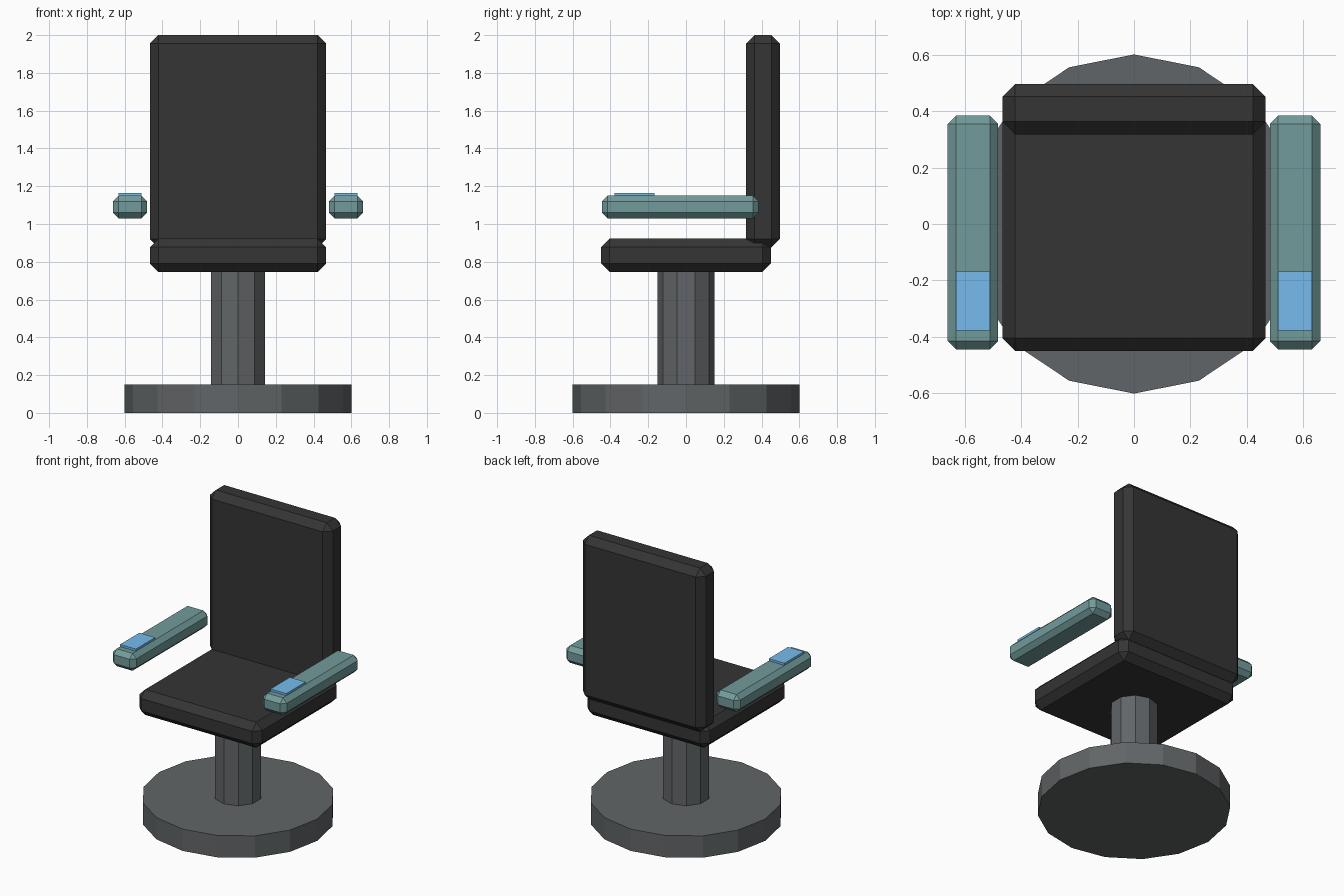
import bpy, bmesh

if "Cube" in bpy.data.objects:
    bpy.data.objects.remove(bpy.data.objects["Cube"])


def material(name, rgb):
    m = bpy.data.materials.new(name)
    m.diffuse_color = (*rgb, 1)
    m.use_nodes = True
    m.node_tree.nodes["Principled BSDF"].inputs["Base Color"].default_value = m.diffuse_color
    return m


LEATHER = material("dark_leather", (0.035, 0.035, 0.035))
METAL = material("metal", (0.12, 0.13, 0.135))
TEAL = material("teal", (0.17, 0.33, 0.33))
BLUE = material("blue_panel", (0.18, 0.5, 0.85))


def finish(bm, name, mat):
    mesh = bpy.data.meshes.new(name)
    bm.to_mesh(mesh)
    bm.free()
    mesh.materials.append(mat)
    obj = bpy.data.objects.new(name, mesh)
    bpy.context.collection.objects.link(obj)
    return obj


def box(name, low, high, mat, chamfer=0):
    """Box between two corners, with optional single-segment chamfer."""
    bm = bmesh.new()
    bmesh.ops.create_cube(bm, size=1)
    for v in bm.verts:
        v.co = [low[i] + (v.co[i] + 0.5) * (high[i] - low[i]) for i in range(3)]
    obj = finish(bm, name, mat)
    if chamfer:
        mod = obj.modifiers.new("chamfer", 'BEVEL')
        mod.width = chamfer
        mod.segments = 1
    return obj


def cylinder(name, sides, radius, z0, z1, mat):
    bpy.ops.mesh.primitive_cylinder_add(vertices=sides, radius=radius, depth=z1 - z0,
                                        location=(0, 0, (z0 + z1) / 2))
    obj = bpy.context.object
    obj.name = name
    obj.data.materials.append(mat)


# Pedestal
cylinder("base", 16, 0.602, 0, 0.15, METAL)
cylinder("column", 10, 0.15, 0.15, 0.75, METAL)

# Cushions
box("seat", (-0.467, -0.45, 0.747), (0.467, 0.45, 0.922), LEATHER, 0.045)
box("backrest", (-0.467, 0.318, 0.875), (0.467, 0.497, 2.0), LEATHER, 0.045)

# Armrests with control panels, one per side
for side, s in (("left", -1), ("right", 1)):
    xs = sorted((s * 0.482, s * 0.662))
    box(side + "_armrest", (xs[0], -0.445, 1.03), (xs[1], 0.385, 1.15), TEAL, 0.03)
    xs = sorted((s * 0.512, s * 0.632))
    box(side + "_control_panel", (xs[0], -0.378, 1.135), (xs[1], -0.168, 1.165), BLUE)
